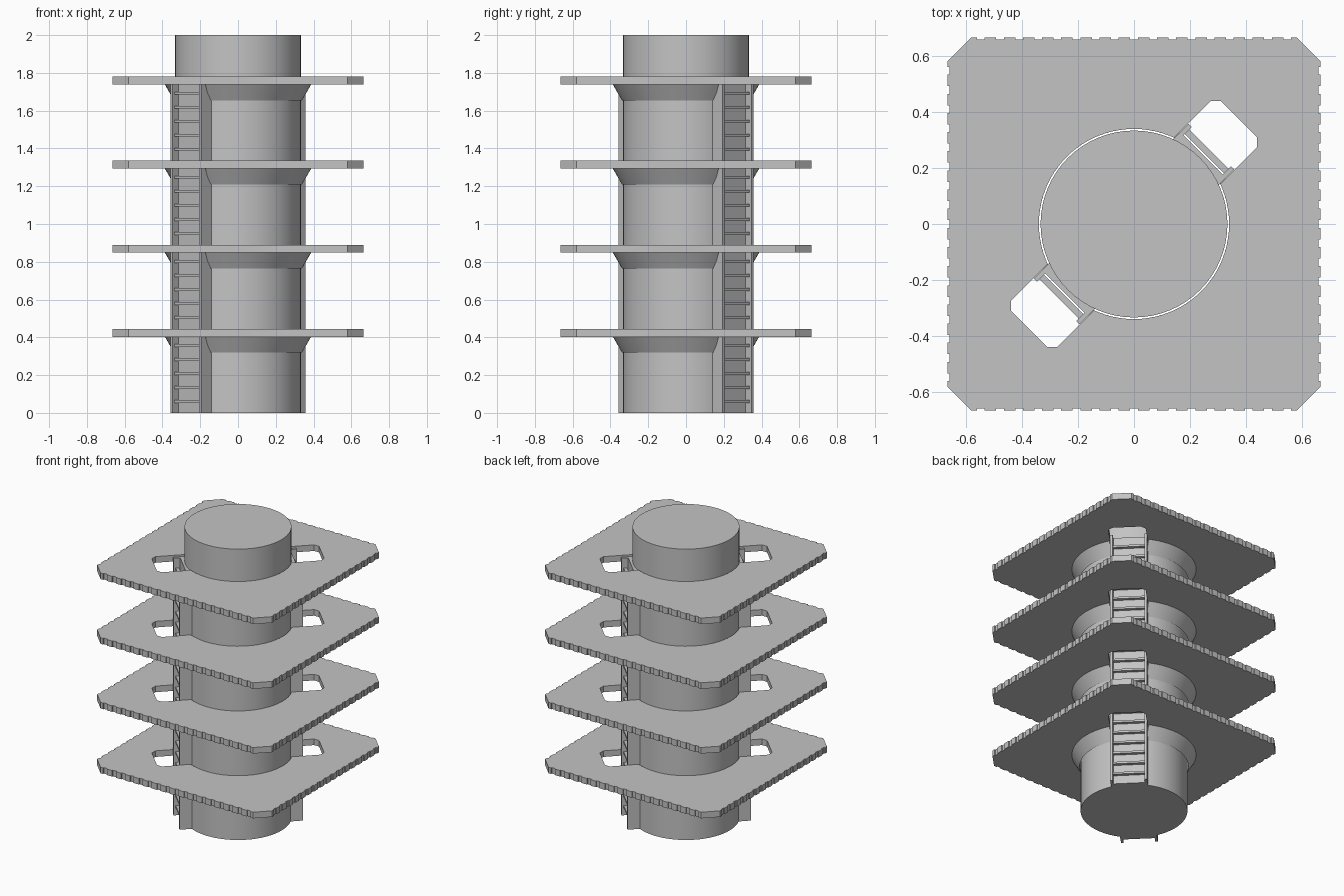
import bpy, bmesh, math
from mathutils import Matrix, Vector

cube = bpy.data.objects.get("Cube")
if cube:
    bpy.data.objects.remove(cube, do_unlink=True)

grey = bpy.data.materials.new("plain_grey")
grey.use_nodes = True
grey.diffuse_color = (0.55, 0.55, 0.55, 1)
grey.node_tree.nodes["Principled BSDF"].inputs["Base Color"].default_value = (0.55, 0.55, 0.55, 1)

LEVELS = [0.445 * i for i in range(1, 5)]   # floor tops
THICK = 0.042
HALF, CHAMFER = 0.665, 0.085


def finish(name, bm, smooth=False):
    bmesh.ops.recalc_face_normals(bm, faces=bm.faces[:])
    mesh = bpy.data.meshes.new(name)
    bm.to_mesh(mesh)
    bm.free()
    mesh.materials.append(grey)
    obj = bpy.data.objects.new(name, mesh)
    bpy.context.collection.objects.link(obj)
    bpy.ops.object.select_all(action='DESELECT')
    obj.select_set(True)
    bpy.context.view_layer.objects.active = obj
    if smooth:
        bpy.ops.object.shade_smooth_by_angle(angle=math.radians(30))
    return obj


def prism(bm, outline, z0, z1):
    face = bm.faces.new([bm.verts.new((x, y, z0)) for x, y in outline])
    ext = bmesh.ops.extrude_face_region(bm, geom=[face])
    bmesh.ops.translate(bm, vec=(0, 0, z1 - z0),
                        verts=[v for v in ext["geom"] if isinstance(v, bmesh.types.BMVert)])


def box(bm, x0, x1, y0, y1, z0, z1):
    prism(bm, [(x0, y0), (x1, y0), (x1, y1), (x0, y1)], z0, z1)


def cylinder(bm, radius, z0, z1):
    bmesh.ops.create_cone(bm, cap_ends=True, segments=64, radius1=radius, radius2=radius,
                          depth=z1 - z0, matrix=Matrix.Translation((0, 0, (z0 + z1) / 2)))


def turn(bm, degrees):
    bmesh.ops.rotate(bm, verts=bm.verts[:], cent=(0, 0, 0),
                     matrix=Matrix.Rotation(math.radians(degrees), 3, 'Z'))


# Central column
bm = bmesh.new()
cylinder(bm, 0.333, 0, 2)
finish("column", bm, True)

# Square floor with clipped corners and a notched rim
side = []
straight = HALF - CHAMFER
teeth, notch = 17, 0.007
step = 2 * straight / teeth
for i in range(teeth):
    x = -straight + i * step
    side += [(x, -HALF), (x + step * 0.3, -HALF), (x + step * 0.3, -HALF + notch),
             (x + step * 0.7, -HALF + notch), (x + step * 0.7, -HALF)]
side.append((straight, -HALF))
outline = []
for k in range(4):
    rot = Matrix.Rotation(k * math.pi / 2, 2)
    outline += [tuple(rot @ Vector(p)) for p in side]
bm = bmesh.new()
prism(bm, outline, -THICK, 0)
floor = finish("floor_1", bm)


def cut(target, bm):
    cutter = finish("opening_cutter", bm)
    cutter.hide_render = True
    mod = target.modifiers.new("opening", 'BOOLEAN')
    mod.operation, mod.solver, mod.object = 'DIFFERENCE', 'EXACT', cutter
    bpy.context.view_layer.objects.active = target
    bpy.ops.object.modifier_apply(modifier=mod.name)
    bpy.data.objects.remove(cutter, do_unlink=True)


# Column opening and the two ladder hatches
bm = bmesh.new()
cylinder(bm, 0.339, -0.2, 0.2)
cut(floor, bm)
for angle in (45, 225):
    bm = bmesh.new()
    prism(bm, [(0.28, -0.117), (0.502, -0.117), (0.529, -0.09),
               (0.529, 0.09), (0.502, 0.117), (0.28, 0.117)], -0.2, 0.2)
    turn(bm, angle)
    cut(floor, bm)
floor.location.z = LEVELS[0]
for n, z in enumerate(LEVELS[1:], 2):
    copy = floor.copy()
    copy.name = f"floor_{n}"
    copy.location.z = z
    bpy.context.collection.objects.link(copy)

# Flared collars under each floor, open at the ladders
gap = math.radians(18.5)
for n, z in enumerate(LEVELS, 1):
    bm = bmesh.new()
    for start in (math.pi / 4, math.pi * 5 / 4):
        pts = [(0.339, z - 0.125), (0.387, z - THICK), (0.339, z - THICK)]
        a = start + gap
        face = bm.faces.new([bm.verts.new((r * math.cos(a), r * math.sin(a), h)) for r, h in pts])
        cap = bmesh.ops.duplicate(bm, geom=[face] + face.edges[:] + face.verts[:])["geom"]
        bmesh.ops.spin(bm, geom=cap, cent=(0, 0, 0), axis=(0, 0, 1),
                       angle=math.pi - 2 * gap, steps=32, use_duplicate=False)
    bmesh.ops.remove_doubles(bm, verts=bm.verts[:], dist=0.0001)
    finish(f"collar_{n}", bm, True)

# Ladders: two rails, a backing strip and evenly spaced rungs
TOP = LEVELS[-1] - 0.012
for name, angle in (("back_left", 45), ("front_right", 225)):
    bm = bmesh.new()
    for s in (-1, 1):
        box(bm, 0.31, 0.39, *sorted((s * 0.099, s * 0.115)), 0, TOP)
    turn(bm, angle)
    finish(f"{name}_ladder_rails", bm)

    bm = bmesh.new()
    box(bm, 0.31, 0.348, -0.1, 0.1, 0, TOP)
    turn(bm, angle)
    finish(f"{name}_ladder_backing", bm)

    bm = bmesh.new()
    for i in range(23):
        z = 0.06 + i * LEVELS[0] / 6
        box(bm, 0.355, 0.377, -0.1, 0.1, z - 0.007, z + 0.007)
    turn(bm, angle)
    finish(f"{name}_ladder_rungs", bm)
